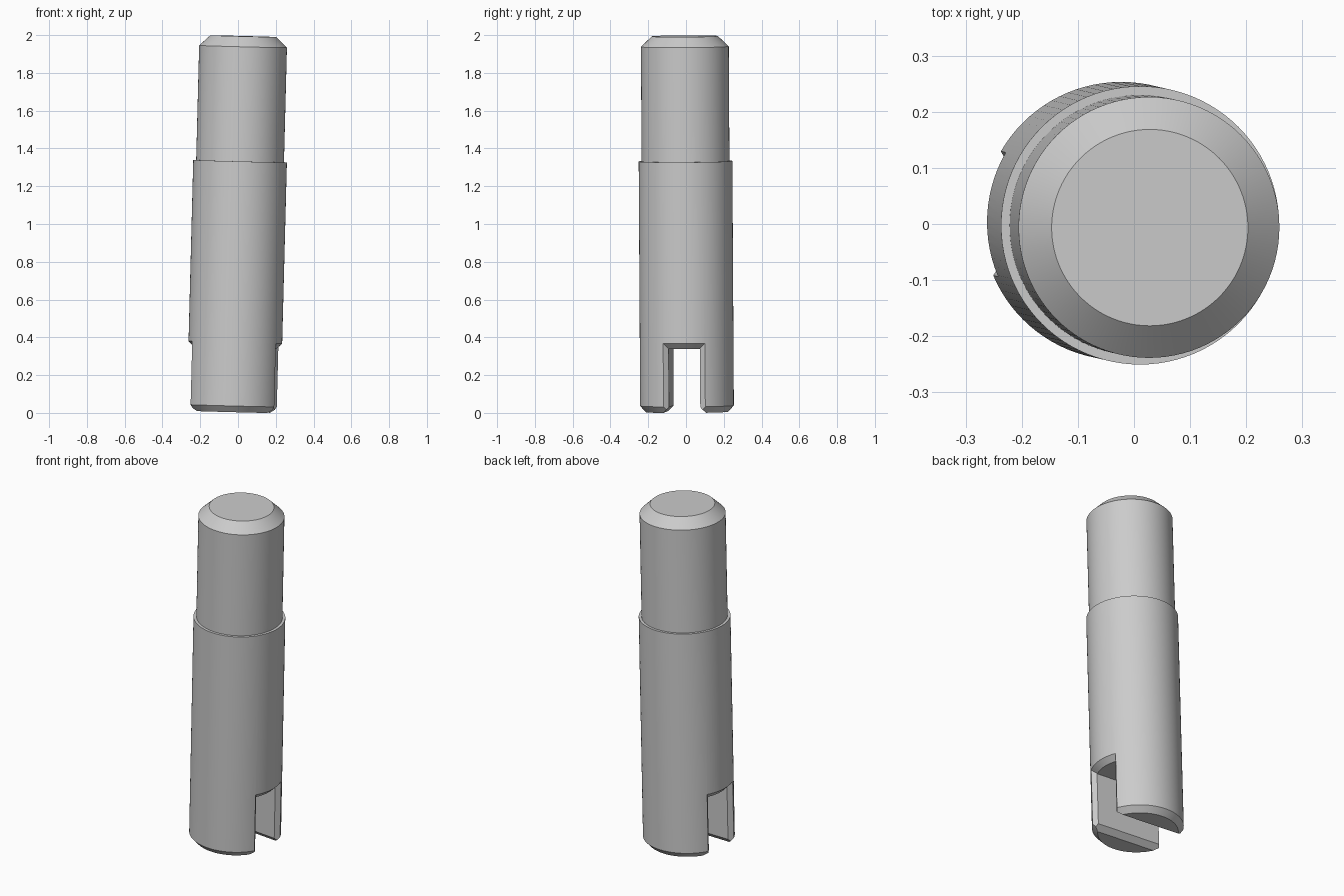
import bpy, bmesh, math
from mathutils import Vector, Matrix

cube = bpy.data.objects.get("Cube")
if cube:
    bpy.data.objects.remove(cube, do_unlink=True)

SEGMENTS = 96
BODY_R, NECK_R = 0.248, 0.2325
CHAMFER = 0.03
SLOT_HALF, SLOT_TOP = 0.083, 0.339


def make_object(name, bm):
    bmesh.ops.recalc_face_normals(bm, faces=bm.faces)
    mesh = bpy.data.meshes.new(name)
    bm.to_mesh(mesh)
    bm.free()
    obj = bpy.data.objects.new(name, mesh)
    bpy.context.collection.objects.link(obj)
    return obj


def lathe(name, profile):
    """Closed solid of revolution from (radius, height) pairs."""
    bm = bmesh.new()
    rings = []
    for r, z in profile:
        rings.append([bm.verts.new((r * math.cos(a), r * math.sin(a), z))
                      for a in (math.tau * i / SEGMENTS for i in range(SEGMENTS))])
    for low, high in zip(rings, rings[1:]):
        for i in range(SEGMENTS):
            j = (i + 1) % SEGMENTS
            bm.faces.new((low[i], low[j], high[j], high[i]))
    bm.faces.new(rings[0])
    bm.faces.new(rings[-1])
    return make_object(name, bm)


def prism(name, outline, offset):
    """Extrude a planar outline along an offset."""
    bm = bmesh.new()
    base = [bm.verts.new(p) for p in outline]
    far = [bm.verts.new(Vector(p) + Vector(offset)) for p in outline]
    bm.faces.new(base)
    bm.faces.new(far)
    for i in range(len(base)):
        bm.faces.new((base[i - 1], base[i], far[i], far[i - 1]))
    return make_object(name, bm)


def subtract(target, cutter):
    """Cut one solid from another and discard the cutter."""
    cutter.hide_render = True
    mod = target.modifiers.new("cut", 'BOOLEAN')
    mod.operation = 'DIFFERENCE'
    mod.solver = 'EXACT'
    mod.object = cutter
    graph = bpy.context.evaluated_depsgraph_get()
    graph.update()
    mesh = bpy.data.meshes.new_from_object(target.evaluated_get(graph))
    target.modifiers.clear()
    target.data = mesh
    bpy.data.objects.remove(cutter, do_unlink=True)


# Stepped shaft with chamfered ends
shaft = lathe("slotted_shaft", [
    (BODY_R - CHAMFER, 0), (BODY_R, CHAMFER + 0.003), (BODY_R, 1.328),
    (NECK_R, 1.328), (NECK_R, 1.935), (0.175, 1.99)])

# Slot plan: parallel walls that flare out at both rims
flare, wall_end = (0.286, 0.211), (0.204, SLOT_HALF)
plan = [flare, wall_end]
plan += [(-x, y) for x, y in reversed(plan)]
plan += [(-x, -y) for x, y in plan]
slot = prism("slot_cutter", [(x, y, -0.1) for x, y in plan], (0, 0, 0.55))

# Conical plug leaves a chamfered ceiling rim
plug_r = BODY_R - CHAMFER
subtract(slot, lathe("ceiling_plug", [(plug_r, SLOT_TOP), (plug_r + 0.3, SLOT_TOP + 0.3)]))

# Wedge bevels the lower inner edges of the two tines
wedge = prism("tine_bevel_cutter", [
    (-0.4, SLOT_HALF + 0.06, -CHAMFER), (-0.4, -SLOT_HALF - 0.06, -CHAMFER),
    (-0.4, 0, SLOT_HALF + CHAMFER)], (0.8, 0, 0))

spin = Matrix.Rotation(-0.062, 4, 'Z')
for cutter in (slot, wedge):
    cutter.data.transform(spin)
    subtract(shaft, cutter)

# Slight lean of the whole shaft
axis = Vector((0.026, -0.006, 1)).normalized()
lean = Vector((0, 0, 1)).rotation_difference(axis).to_matrix().to_4x4()
shaft.data.transform(Matrix.Translation((-0.0236, 0.0055, 0.005)) @ lean)

# Plain grey metal
grey = bpy.data.materials.new("plain_grey")
grey.use_nodes = True
colour = (0.6, 0.6, 0.6, 1)
grey.diffuse_color = colour
grey.node_tree.nodes["Principled BSDF"].inputs["Base Color"].default_value = colour
shaft.data.materials.clear()
shaft.data.materials.append(grey)

bpy.ops.object.select_all(action='DESELECT')
shaft.select_set(True)
bpy.context.view_layer.objects.active = shaft
bpy.ops.object.shade_smooth_by_angle(angle=math.radians(25))
